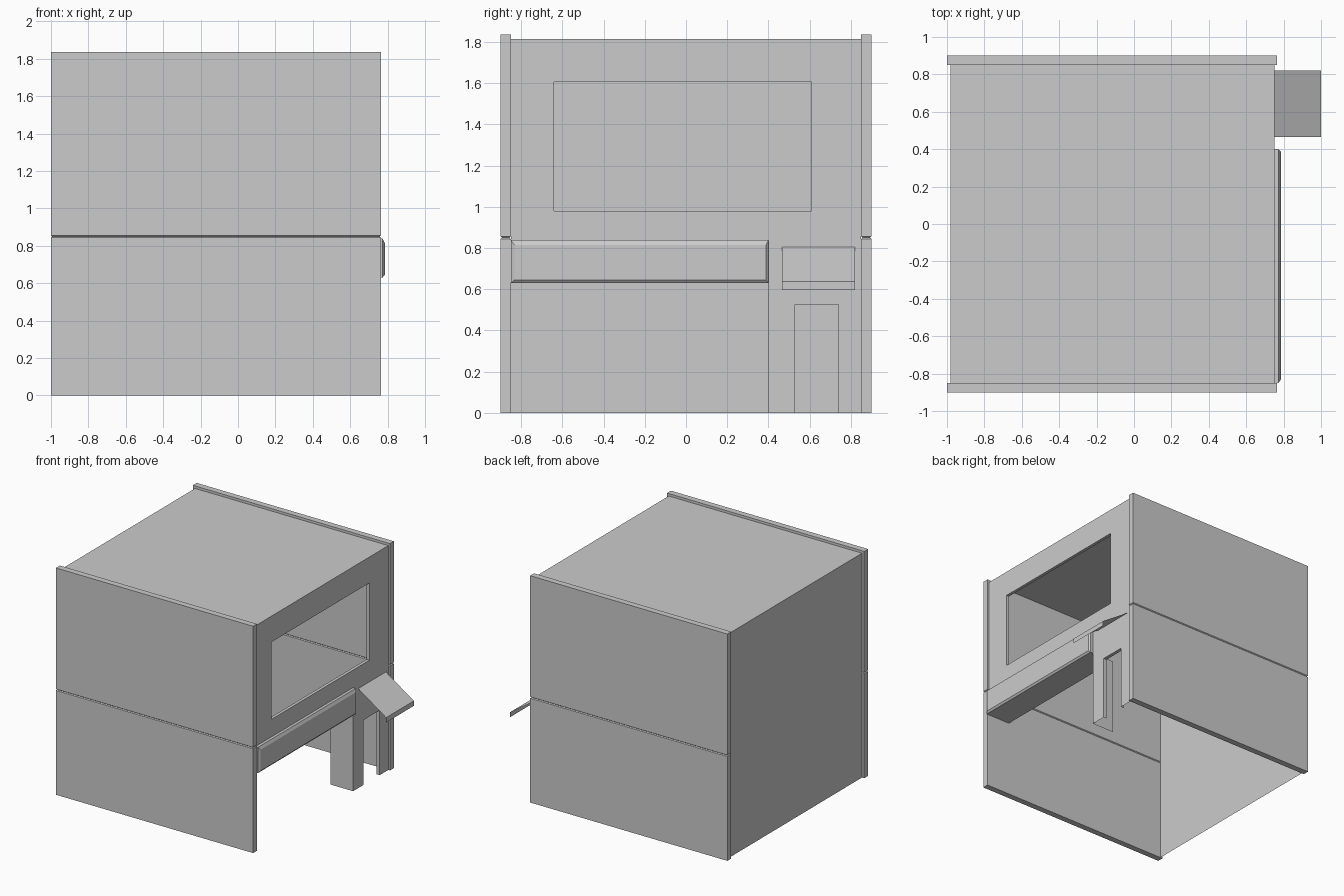
import bpy

if "Cube" in bpy.data.objects:
    bpy.data.objects.remove(bpy.data.objects["Cube"])


def make(name, verts, faces):
    mesh = bpy.data.meshes.new(name)
    mesh.from_pydata(verts, [], faces)
    mesh.update()
    ob = bpy.data.objects.new(name, mesh)
    bpy.context.collection.objects.link(ob)
    return ob


def rings(name, loops):
    """Capped solid through a stack of four-point loops."""
    verts = [p for loop in loops for p in loop]
    n = len(loops)
    faces = [(3, 2, 1, 0), tuple(range(4 * n - 4, 4 * n))]
    for r in range(n - 1):
        for i in range(4):
            j = (i + 1) % 4
            faces.append((4 * r + i, 4 * r + j, 4 * r + 4 + j, 4 * r + 4 + i))
    return make(name, verts, faces)


def sheets(name, quads):
    verts = [p for q in quads for p in q]
    return make(name, verts, [tuple(range(4 * i, 4 * i + 4)) for i in range(len(quads))])


def rect_x(x, y0, y1, z0, z1):
    return [(x, y0, z0), (x, y1, z0), (x, y1, z1), (x, y0, z1)]


def sweep(path, y0, y1):
    """Sheet strips across y following an (x, z) path."""
    return [[(a, y0, b), (c, y0, d), (c, y1, d), (a, y1, b)]
            for (a, b), (c, d) in zip(path, path[1:])]


FRONT, BACK, IN, TOP = 0.75, -0.98, 0.85, 1.815

# Side panels, each with a V groove all round
for side, label in ((-1, "left"), (1, "right")):
    loops = []
    for z, g in ((0, 0), (0.844, 0), (0.85, 0.007), (0.856, 0), (1.835, 0)):
        ya, yb = sorted((side * (0.85 + g), side * (0.90 - g)))
        loops.append([(-1 + g, ya, z), (0.765 - g, ya, z),
                      (0.765 - g, yb, z), (-1 + g, yb, z)])
    rings(label + "_side_panel", loops)

# Roof and rear sheet
sheets("roof_and_rear", sweep([(FRONT, TOP), (BACK, TOP), (BACK, 0)], -IN, IN))

# Front sheet with window, lower bay and doorway left open
holes = [(-0.64, 0.61, 0.98, 1.605), (-0.85, 0.40, 0, 0.63), (0.53, 0.74, 0, 0.525)]
ys = sorted({-IN, IN} | {v for h in holes for v in h[:2]})
zs = sorted({0, TOP} | {v for h in holes for v in h[2:]})
cells = []
for y0, y1 in zip(ys, ys[1:]):
    for z0, z1 in zip(zs, zs[1:]):
        cy, cz = (y0 + y1) / 2, (z0 + z1) / 2
        if not any(h[0] < cy < h[1] and h[2] < cz < h[3] for h in holes):
            cells.append(rect_x(FRONT, y0, y1, z0, z1))
sheets("front_sheet", cells)

# Returns running inward from each opening
for name, (y0, y1, z0, z1), depth in zip(
        ("window_return", "lower_bay_return", "doorway_return"), holes, (0.025, 0.2, 0.028)):
    y0 = max(y0, -0.849)
    a, b = FRONT, FRONT - depth
    quads = [[(a, y, z0), (b, y, z0), (b, y, z1), (a, y, z1)] for y in (y0, y1)]
    for z in (z0, z1):
        if z > 0:
            quads += sweep([(a, z), (b, z)], y0, y1)
    sheets(name, quads)

# Bevelled ledge under the window
rings("front_ledge", [rect_x(FRONT, -0.85, 0.40, 0.63, 0.838),
                      rect_x(0.773, -0.85, 0.40, 0.63, 0.838),
                      rect_x(0.785, -0.832, 0.388, 0.645, 0.815)])

# Sloping flap with a turned-down lip
sheets("chute_flap", sweep([(FRONT, 0.805), (1.0, 0.637), (1.0, 0.597)], 0.465, 0.82))
